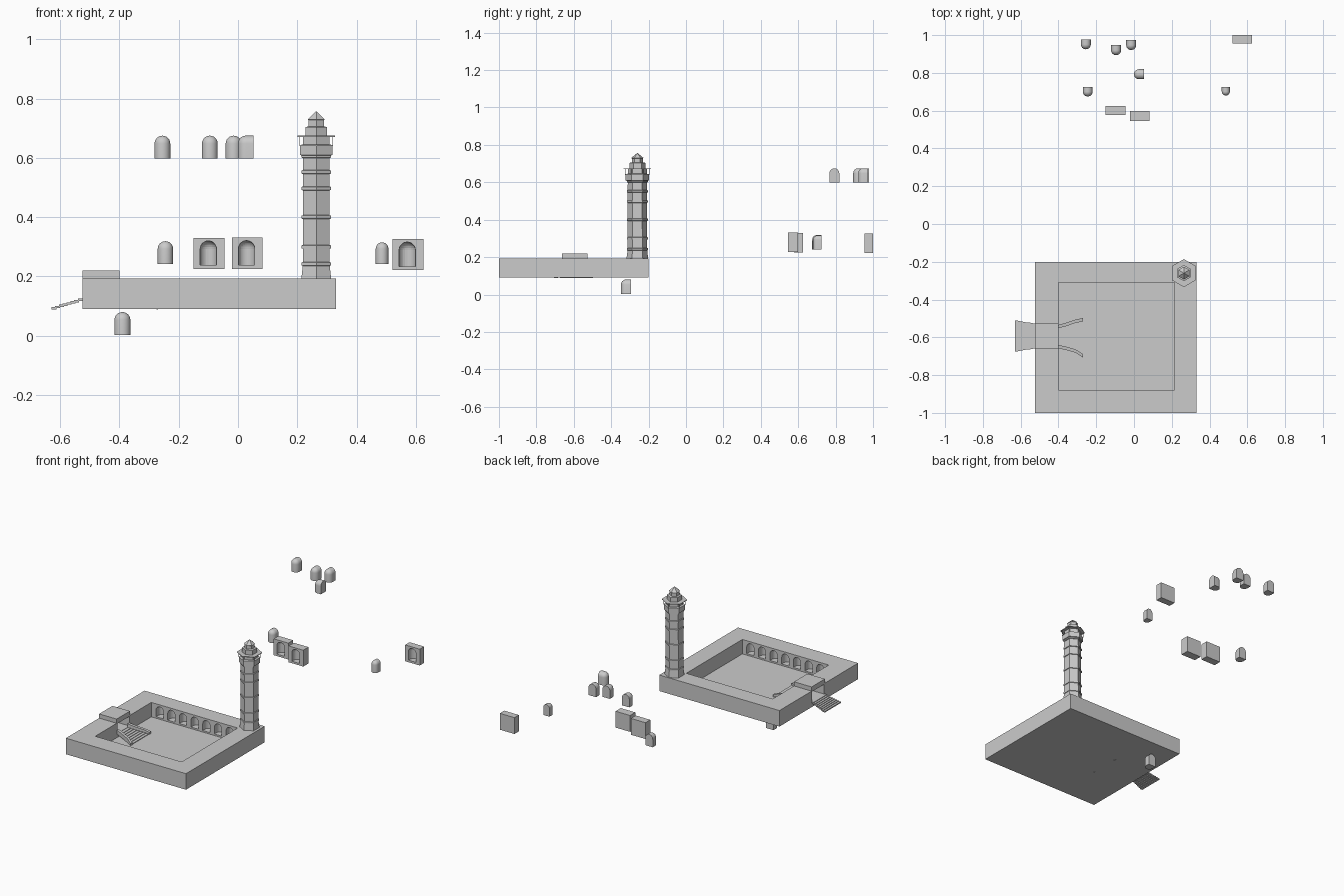
import bpy, bmesh, math
from mathutils import Matrix, Vector

if "Cube" in bpy.data.objects:
    bpy.data.objects.remove(bpy.data.objects["Cube"])


def finish(name, bm, smooth=False):
    bmesh.ops.recalc_face_normals(bm, faces=bm.faces)
    me = bpy.data.meshes.new(name)
    bm.to_mesh(me)
    bm.free()
    ob = bpy.data.objects.new(name, me)
    bpy.context.collection.objects.link(ob)
    if smooth:
        bpy.ops.object.select_all(action='DESELECT')
        ob.select_set(True)
        bpy.context.view_layer.objects.active = ob
        bpy.ops.object.shade_smooth_by_angle(angle=math.radians(35))
    return ob


def add_box(bm, lo, hi):
    lo, hi = Vector(lo), Vector(hi)
    m = Matrix.Translation((lo + hi) / 2) @ Matrix.Diagonal((*(hi - lo), 1))
    bmesh.ops.create_cube(bm, size=1, matrix=m)


def box(name, lo, hi):
    bm = bmesh.new()
    add_box(bm, lo, hi)
    return finish(name, bm)


def add_niche(bm, x, y, z, w, h, d, turn=0):
    """Domed niche solid: flat side at (x, y) and rounded end towards -y before turning."""
    r, n = w / 2, 12
    pts = []
    for i in range(n + 1):
        a = math.pi * i / n
        pts += [(r * math.cos(a), -(d - r) - r * math.sin(a), 0),
                (r * math.cos(a), 0, h - r + r * math.sin(a))]
        for j in range(n // 2 + 1):
            b = math.pi / 2 * j / (n // 2)
            pts.append((r * math.cos(a) * math.cos(b),
                        -(d - r) - r * math.sin(a) * math.cos(b), h - r + r * math.sin(b)))
    pts += [(r, 0, 0), (-r, 0, 0)]
    m = Matrix.Translation((x, y, z)) @ Matrix.Rotation(turn, 4, 'Z')
    vs = [bm.verts.new(m @ Vector(p)) for p in pts]
    bmesh.ops.remove_doubles(bm, verts=vs, dist=1e-5)
    vs = [v for v in vs if v.is_valid]
    res = bmesh.ops.convex_hull(bm, input=vs)
    junk = [g for g in res['geom_interior'] if isinstance(g, bmesh.types.BMVert)]
    bmesh.ops.delete(bm, geom=junk, context='VERTS')


def niches(name, specs, smooth=True):
    bm = bmesh.new()
    for s in specs:
        add_niche(bm, *s)
    return finish(name, bm, smooth)


def cut(ob, cutter):
    mod = ob.modifiers.new('cut', 'BOOLEAN')
    mod.operation, mod.solver, mod.object = 'DIFFERENCE', 'EXACT', cutter
    bpy.context.view_layer.objects.active = ob
    bpy.ops.object.modifier_apply(modifier=mod.name)
    bpy.data.objects.remove(cutter)


def lathe(bm, prof, c, sides=6):
    rings = []
    for a, z in prof:
        r = a / math.cos(math.pi / sides)
        rings.append([bm.verts.new((c[0] + r * math.cos(math.pi * (2 * k + 1) / sides),
                                    c[1] + r * math.sin(math.pi * (2 * k + 1) / sides), z))
                      for k in range(sides)])
    for p, q in zip(rings, rings[1:]):
        for k in range(sides):
            n = (k + 1) % sides
            bm.faces.new((p[k], p[n], q[n], q[k]))
    bm.faces.new(rings[0])
    bm.faces.new(rings[-1])


# sunken courtyard with gate passage and wall niches
court = box('courtyard', (-.525, -1, .09), (.33, -.2, .193))
cut(court, box('pit_cutter', (-.40, -.88, .10), (.215, -.31, .3)))
cut(court, box('passage_cutter', (-.6, -.655, .125), (-.35, -.53, .19)))
wall = []
for i in range(7):
    x = -.34 + i * .083
    wall += [(x, -.312, .11, .052, .07, .05, math.pi), (x, -.878, .11, .052, .07, .05, 0)]
cut(court, niches('wall_cutter', wall, False))
box('gate_lintel', (-.525, -.662, .188), (-.40, -.527, .22))


# stairs on both sides of the gate, widening as they descend
def stairs(name, x0, x1, ztop, zbot, w0, w1, n, power):
    bm = bmesh.new()
    for i in range(n):
        a, b = x0 + (x1 - x0) * i / n, x0 + (x1 - x0) * (i + 1) / n
        w = w0 + (w1 - w0) * ((i + 1) / n) ** power
        z = ztop + (zbot - ztop) * i / (n - 1)
        add_box(bm, (min(a, b) - .002, -.593 - w, z - .008), (max(a, b) + .002, -.593 + w, z))
    finish(name, bm)


stairs('outer_stairs', -.525, -.628, .125, .097, .064, .081, 8, 1)
stairs('inner_stairs', -.40, -.275, .123, .104, .055, .095, 7, 1.4)


# low curved side walls of the inner stairs
def rail(name, path):
    bm = bmesh.new()
    prev = None
    for i, (x, y) in enumerate(path):
        t = i / (len(path) - 1)
        z = .122 - .034 * t
        top = z + .026
        sec = [bm.verts.new((x, y + o, zz)) for o, zz in
               ((-.009, z), (.009, z), (.009, top), (-.009, top))]
        if prev:
            for k in range(4):
                n = (k + 1) % 4
                bm.faces.new((prev[k], prev[n], sec[n], sec[k]))
        else:
            bm.faces.new(sec)
        prev = sec
    bm.faces.new(prev)
    finish(name, bm)


rail('stair_wall_back', [(-.40, -.543), (-.36, -.532), (-.31, -.515), (-.27, -.507)])
rail('stair_wall_front', [(-.40, -.65), (-.36, -.658), (-.31, -.672), (-.27, -.698)])

# hexagonal tower with bands, gallery and stepped cap
C = (.264, -.26)
bm = bmesh.new()
lathe(bm, [(.0505, .19), (.0455, .235), (.0445, .606), (.054, .610), (.054, .643),
           (.044, .646), (.044, .672), (.037, .673), (.037, .704), (.026, .706),
           (.026, .728), (.029, .730), (.0005, .757)], C)
finish('tower_shaft', bm)
bm = bmesh.new()
for z in (.242, .30, .40, .497, .552, .606):
    lathe(bm, [(.044, z - .007), (.049, z - .005), (.049, z + .005), (.044, z + .007)], C)
finish('tower_bands', bm)
bm = bmesh.new()
lathe(bm, [(.064, .671), (.064, .675)], C)
finish('gallery_roof', bm)
bm = bmesh.new()
for k in range(6):
    a = math.pi * (2 * k + 1) / 6
    x, y = C[0] + .064 * math.cos(a), C[1] + .064 * math.sin(a)
    add_box(bm, (x - .001, y - .001, .64), (x + .001, y + .001, .673))
finish('gallery_posts', bm)

# loose domed niche bodies
for i, s in enumerate([(-.255, .978, .598, .053, .077, .053), (-.095, .947, .598, .053, .077, .053),
                       (-.015, .974, .598, .053, .077, .053),
                       (.053, .793, .598, .053, .077, .053, -math.pi / 2),
                       (-.245, .725, .242, .052, .077, .05), (.486, .725, .242, .043, .073, .045),
                       (-.39, -.294, .002, .054, .078, .054)]):
    niches('niche_body_%d' % i, [s])

# loose blocks with a domed hollow in the front
for i, (x, y0, y1, z) in enumerate([(-.098, .577, .626, .225), (.031, .545, .598, .226),
                                    (.573, .955, 1.0, .221)]):
    b = box('niche_block_%d' % i, (x - .052, y0, z), (x + .052, y1, z + .105))
    cut(b, niches('hollow_cutter', [(x - .002, y0 - .002, z + .013, .055, .082, .042, math.pi)], False))
